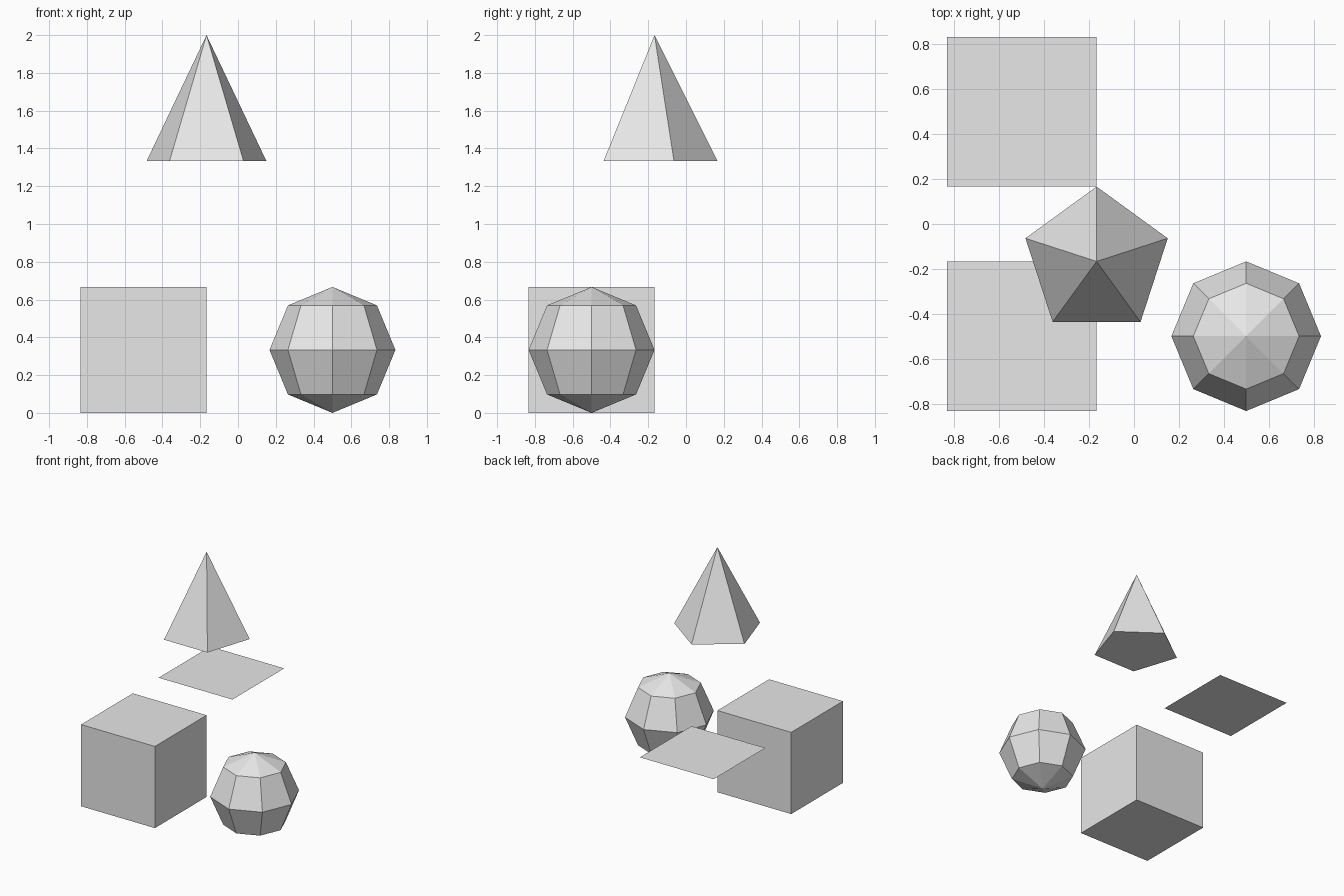
import bpy

# Remove the default cube
default = bpy.data.objects.get("Cube")
if default:
    bpy.data.objects.remove(default, do_unlink=True)

UNIT = 2 / 3        # common size of every solid
R = UNIT / 2

# Single light grey material
grey = bpy.data.materials.new("light_grey")
grey.use_nodes = True
colour = (0.8, 0.8, 0.8, 1)
grey.diffuse_color = colour
for node in grey.node_tree.nodes:
    if node.type == 'BSDF_PRINCIPLED':
        node.inputs["Base Color"].default_value = colour


def finish(name):
    """Name the newly added primitive and give it the material."""
    obj = bpy.context.object
    obj.name = obj.data.name = name
    obj.data.materials.append(grey)


# Box at the front right
bpy.ops.mesh.primitive_cube_add(size=UNIT, location=(-0.5, -0.5, R))
finish("box")

# Low-poly ball at the front left
bpy.ops.mesh.primitive_uv_sphere_add(segments=8, ring_count=4, radius=R,
                                     location=(0.5, -0.5, R))
finish("ball")

# Flat square sheet behind the box, level with its top
bpy.ops.mesh.primitive_plane_add(size=UNIT, location=(-0.5, 0.5, UNIT))
finish("square_sheet")

# Five-sided pyramid floating above
bpy.ops.mesh.primitive_cone_add(vertices=5, radius1=R, radius2=0, depth=UNIT,
                                location=(-UNIT / 4, -UNIT / 4, 2 - R))
finish("pyramid")
